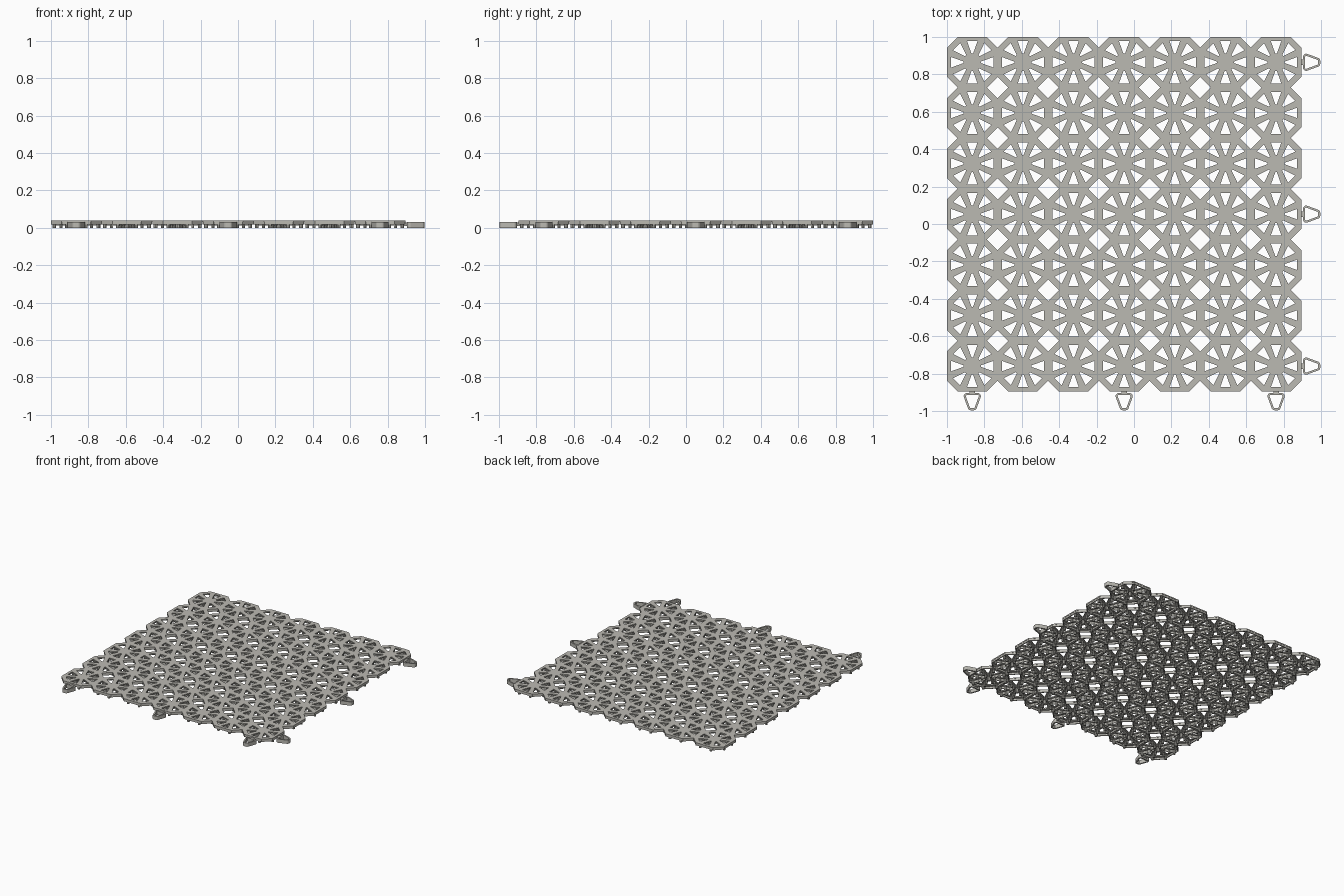
import bpy, bmesh, math
from mathutils import Vector, Matrix

if "Cube" in bpy.data.objects:
    bpy.data.objects.remove(bpy.data.objects["Cube"])

N = 7
P = 1.895 / N            # cell pitch
H = P / 2                # half cell
C = 0.057                # corner cut of each octagon
Z_TOP, Z_PLATE = 0.04, 0.031
centres = [(-1 + H + i * P, 1 - H - j * P) for i in range(N) for j in range(N)]

grey = bpy.data.materials.new("warm grey plastic")
grey.diffuse_color = (0.5, 0.49, 0.45, 1)
grey.use_nodes = True
grey.node_tree.nodes["Principled BSDF"].inputs["Base Color"].default_value = grey.diffuse_color


def finish(bm, name):
    bmesh.ops.recalc_face_normals(bm, faces=bm.faces)
    me = bpy.data.meshes.new(name)
    bm.to_mesh(me)
    bm.free()
    me.materials.append(grey)
    ob = bpy.data.objects.new(name, me)
    bpy.context.collection.objects.link(ob)
    return ob


def loop(bm, pts, z):
    vs = [bm.verts.new((x, y, z)) for x, y in pts]
    return [bm.edges.new((vs[i - 1], vs[i])) for i in range(len(vs))]


def solid(bm, z_to):
    # thicken all flat faces up to the given height
    z0 = bm.verts[:][0].co.z
    res = bmesh.ops.extrude_face_region(bm, geom=bm.faces[:], use_keep_orig=True)
    vs = [g for g in res["geom"] if isinstance(g, bmesh.types.BMVert)]
    bmesh.ops.translate(bm, vec=(0, 0, z_to - z0), verts=vs)


def repeat(bm):
    # copy the cell at the origin to every grid position
    src = bm.verts[:] + bm.edges[:] + bm.faces[:]
    for x, y in centres:
        d = bmesh.ops.duplicate(bm, geom=src)
        vs = [g for g in d["geom"] if isinstance(g, bmesh.types.BMVert)]
        bmesh.ops.translate(bm, vec=(x, y, 0), verts=vs)
    bmesh.ops.delete(bm, geom=[g for g in src if isinstance(g, bmesh.types.BMVert)], context='VERTS')


# Perforated top plate: octagon cells with eight triangular holes
bm = bmesh.new()
k = H - C
edges = loop(bm, [(H, -k), (H, k), (k, H), (-k, H), (-H, k), (-H, -k), (-k, -H), (k, -H)], Z_PLATE)
for i in range(8):
    a = i * math.pi / 4
    r0, r1, w = (0.046, 0.113, 0.028) if i % 2 == 0 else (0.05, 0.118, 0.027)
    rot = Matrix.Rotation(a, 2)
    tri = [rot @ Vector(p) for p in ((r0, -0.004), (r1, -w), (r1, w), (r0, 0.004))]
    edges += loop(bm, [tuple(p) for p in tri], Z_PLATE)
bmesh.ops.triangle_fill(bm, use_beauty=True, edges=edges, normal=(0, 0, 1))
repeat(bm)
bmesh.ops.remove_doubles(bm, verts=bm.verts[:], dist=0.0005)
solid(bm, Z_TOP)
finish(bm, "top_plate")


def box(bm, centre, size, angle=0):
    m = Matrix.Translation(centre) @ Matrix.Rotation(angle, 4, 'Z') @ Matrix.Diagonal((*size, 1))
    bmesh.ops.create_cube(bm, size=1, matrix=m)


# Underside ribs: one below each spoke, plus a frame round each cell
bm = bmesh.new()
for i in range(8):
    a = (i + 0.5) * math.pi / 4
    r = 0.078
    box(bm, (r * math.cos(a), r * math.sin(a), 0.0225), (0.1, 0.007, 0.018), a)
for i in range(4):
    a = i * math.pi / 2
    r = H - 0.006
    box(bm, (r * math.cos(a), r * math.sin(a), 0.0245), (0.008, 2 * k, 0.014), a)
    a += math.pi / 4
    r = (H + k) / math.sqrt(2) - 0.005
    box(bm, (r * math.cos(a), r * math.sin(a), 0.0245), (0.008, C * 1.41, 0.014), a)
repeat(bm)
finish(bm, "underside_ribs")

# Support feet: two rings of short pegs and a central one
bm = bmesh.new()


def peg(x, y, rad):
    bmesh.ops.create_cone(bm, cap_ends=True, segments=8, radius1=rad, radius2=rad,
                          depth=Z_PLATE, matrix=Matrix.Translation((x, y, Z_PLATE / 2)))


peg(0, 0, 0.013)
for i in range(8):
    a = (i + 0.5) * math.pi / 4
    for r, rad in ((0.05, 0.007), (0.088, 0.008), (0.128, 0.010)):
        peg(r * math.cos(a), r * math.sin(a), rad)
repeat(bm)
finish(bm, "support_feet")


# Connector loops: rounded triangular rings on the right and front edges
def rounded(corners, radius):
    # corners run counter-clockwise; each is replaced by a small arc
    pts, n = [], len(corners)
    for i in range(n):
        p, c, q = (Vector(corners[j % n]) for j in (i - 1, i, i + 1))
        d0, d1 = (c - p).normalized(), (q - c).normalized()
        a0 = math.atan2(d0.y, d0.x) - math.pi / 2
        turn = (math.atan2(d1.y, d1.x) - math.atan2(d0.y, d0.x)) % (2 * math.pi)
        for s in range(6):
            a = a0 + turn * s / 5
            pts.append((c.x + radius * math.cos(a), c.y + radius * math.sin(a)))
    return pts


def connector(name, x, y, angle):
    bm = bmesh.new()
    core = [(0.022, -0.03), (0.082, -0.008), (0.082, 0.008), (0.022, 0.03)]
    outer, inner = rounded(core, 0.016), rounded(core, 0.005)
    o = [bm.verts.new((*p, 0)) for p in outer]
    n = [bm.verts.new((*p, 0)) for p in inner]
    for i in range(len(o)):
        bm.faces.new((o[i - 1], o[i], n[i], n[i - 1]))
    solid(bm, 0.03)
    # short neck joining the loop to the ribs
    box(bm, (-0.001, 0, 0.02), (0.02, 0.03, 0.018))
    bmesh.ops.transform(bm, matrix=Matrix.Translation((x, y, 0)) @ Matrix.Rotation(angle, 4, 'Z'),
                        verts=bm.verts[:])
    finish(bm, name)


for i, j in enumerate((0, 3, 6)):
    s = -1 + H + j * P
    connector(f"right_connector_{i + 1}", 0.898, -s, 0)
    connector(f"front_connector_{i + 1}", s, -0.898, -math.pi / 2)
